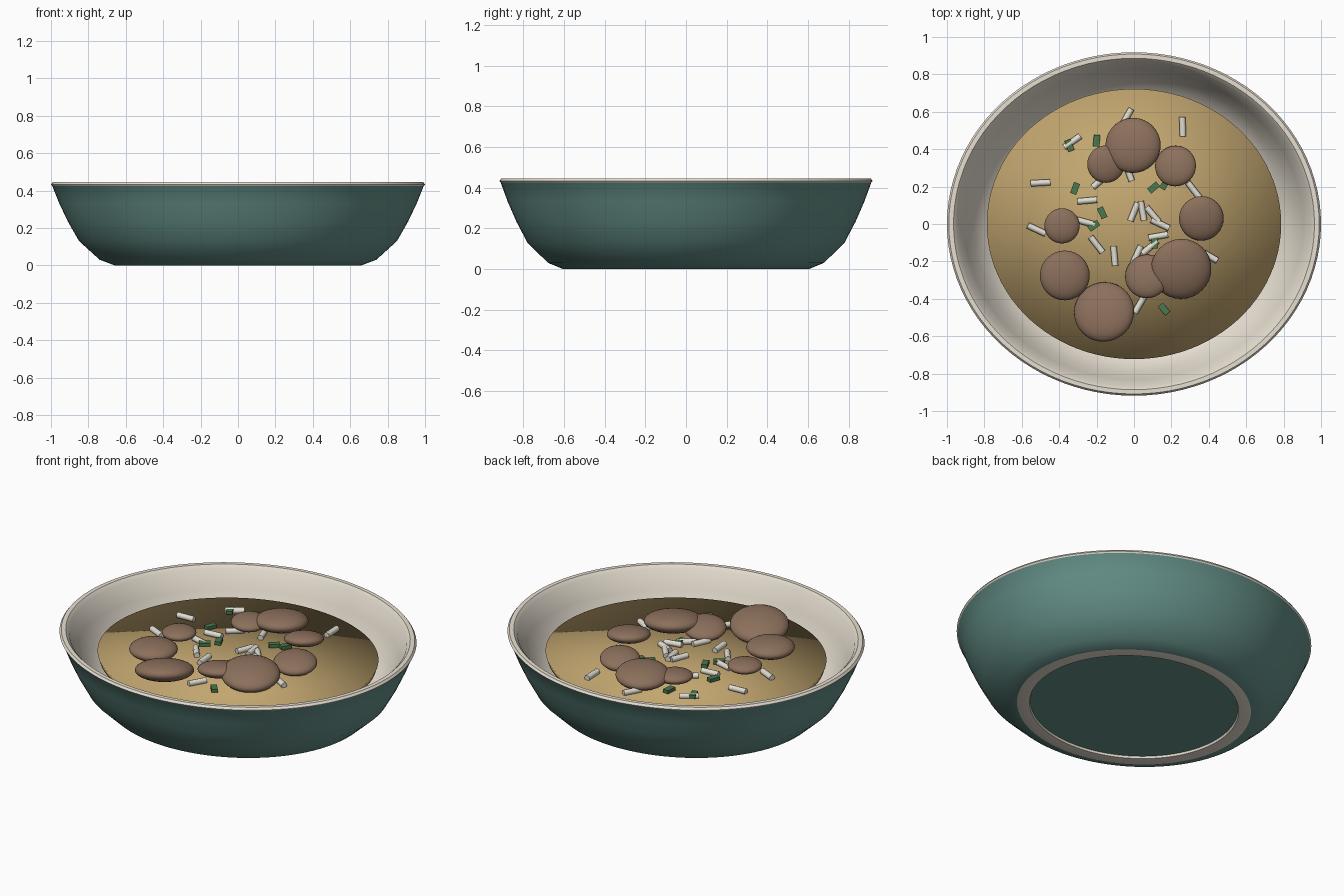
import bpy, bmesh, math
from mathutils import Matrix, Vector

if "Cube" in bpy.data.objects:
    bpy.data.objects.remove(bpy.data.objects["Cube"])

OVAL = 0.918     # front-to-back squash of the bowl
SOUP_Z = 0.322


def material(name, rgb):
    m = bpy.data.materials.new(name)
    m.diffuse_color = (*rgb, 1)
    m.use_nodes = True
    m.node_tree.nodes["Principled BSDF"].inputs["Base Color"].default_value = m.diffuse_color
    return m


teal = material("teal_glaze", (0.13, 0.28, 0.25))
cream = material("cream_glaze", (0.80, 0.74, 0.64))
broth = material("broth", (0.54, 0.38, 0.16))
meat = material("meat", (0.26, 0.16, 0.107))
white = material("rice_white", (0.75, 0.73, 0.65))
green = material("herb_green", (0.07, 0.19, 0.075))


def finish(bm, name, mats, angle=None):
    bmesh.ops.recalc_face_normals(bm, faces=bm.faces)
    me = bpy.data.meshes.new(name)
    bm.to_mesh(me)
    bm.free()
    for m in mats:
        me.materials.append(m)
    ob = bpy.data.objects.new(name, me)
    bpy.context.collection.objects.link(ob)
    bpy.ops.object.select_all(action='DESELECT')
    ob.select_set(True)
    bpy.context.view_layer.objects.active = ob
    if angle is None:
        bpy.ops.object.shade_smooth()
    elif angle > 0:
        bpy.ops.object.shade_smooth_by_angle(angle=math.radians(angle))
    return ob


def lathe(name, profile, mats, angle=None, n=96):
    """Spin (radius, z, material index) points; radius 0 becomes a pole."""
    bm = bmesh.new()
    rings = []
    for r, z, _ in profile:
        if r == 0:
            rings.append([bm.verts.new((0, 0, z))] * n)
        else:
            rings.append([bm.verts.new((r * math.cos(2 * math.pi * i / n),
                                        OVAL * r * math.sin(2 * math.pi * i / n), z))
                          for i in range(n)])
    for (a, b), p in zip(zip(rings, rings[1:]), profile):
        for i in range(n):
            j = (i + 1) % n
            corners = list(dict.fromkeys((a[i], a[j], b[j], b[i])))
            bm.faces.new(corners).material_index = p[2]
    return finish(bm, name, mats, angle)


# Bowl: recessed base, unglazed foot ring, outer wall, rim, inner wall
lathe("bowl", [
    (0, 0.012, 0), (0.585, 0.012, 1), (0.59, 0, 1), (0.66, 0, 0),
    (0.74, 0.03, 0), (0.85, 0.13, 0), (0.91, 0.235, 0), (0.955, 0.33, 0), (0.993, 0.425, 1),
    (1.0, 0.432, 1), (0.99, 0.445, 1), (0.965, 0.445, 1), (0.945, 0.425, 1),
    (0.905, 0.32, 1), (0.86, 0.225, 1), (0.80, 0.14, 1), (0.70, 0.075, 1),
    (0.55, 0.055, 1), (0, 0.055, 1)], [teal, cream], 40)

# Broth surface
lathe("broth", [(0, SOUP_Z, 0), (0.787, SOUP_Z, 0), (0.775, 0.285, 0), (0, 0.285, 0)], [broth])

# Meatballs: x, y, radius, tilt in degrees about a diagonal axis
tilt_axis = Vector((math.cos(math.radians(35)), math.sin(math.radians(35)), 0))
for k, (x, y, r, t) in enumerate([
        (-0.005, 0.42, 0.148, -6), (-0.15, 0.32, 0.10, 4), (0.222, 0.31, 0.11, -11),
        (0.36, 0.03, 0.12, 9), (0.252, -0.24, 0.162, 10), (0.07, -0.28, 0.118, -10),
        (-0.16, -0.47, 0.162, -13), (-0.37, -0.275, 0.133, 0), (-0.385, -0.01, 0.094, 0)]):
    bm = bmesh.new()
    h = 0.36 * r
    place = (Matrix.Translation((x, y, SOUP_Z + 0.025 + 0.4 * h))
             @ Matrix.Rotation(math.radians(t), 4, tilt_axis)
             @ Matrix.Diagonal((r, r, h, 1)))
    bmesh.ops.create_uvsphere(bm, u_segments=32, v_segments=16, radius=1, matrix=place)
    finish(bm, f"meatball_{k + 1}", [meat])


def spot(x, y, deg, z):
    return Matrix.Translation((x, y, z)) @ Matrix.Rotation(math.radians(deg), 4, 'Z')


# Rice grains: x, y, heading
for k, (x, y, a) in enumerate([
        (-0.50, 0.22, 3), (-0.52, -0.03, -25), (-0.33, 0.44, 35), (0.26, 0.52, -88),
        (-0.04, 0.57, 60), (-0.25, 0.125, 5), (-0.20, -0.11, -52), (-0.105, -0.17, -85),
        (0.0, 0.065, 68), (0.045, 0.07, -80), (0.10, 0.05, -50), (0.14, 0.0, -25),
        (0.13, -0.065, 10), (0.085, -0.125, 40), (0.015, -0.165, 65), (0.32, 0.18, -52),
        (0.40, -0.17, -30), (0.03, -0.43, 60), (-0.26, 0.01, -15), (-0.18, 0.23, 40),
        (-0.03, 0.28, -70)]):
    bm = bmesh.new()
    bmesh.ops.create_cone(bm, cap_ends=True, segments=8, radius1=0.017, radius2=0.017, depth=0.105,
                          matrix=spot(x, y, a, SOUP_Z + 0.012) @ Matrix.Rotation(math.pi / 2, 4, 'Y'))
    finish(bm, f"rice_grain_{k + 1}", [white], 50)

# Chopped herbs: x, y, heading
for k, (x, y, a) in enumerate([
        (-0.345, 0.42, -70), (-0.20, 0.445, 85), (-0.315, 0.19, 70), (-0.17, 0.06, -65),
        (-0.215, -0.01, 35), (0.105, 0.195, 40), (0.165, 0.215, 60), (0.11, -0.10, 90),
        (0.16, -0.455, -50)]):
    bm = bmesh.new()
    bmesh.ops.create_cube(bm, size=1, matrix=spot(x, y, a, SOUP_Z + 0.016)
                          @ Matrix.Diagonal((0.062, 0.034, 0.02, 1)))
    finish(bm, f"herb_piece_{k + 1}", [green], 0)
